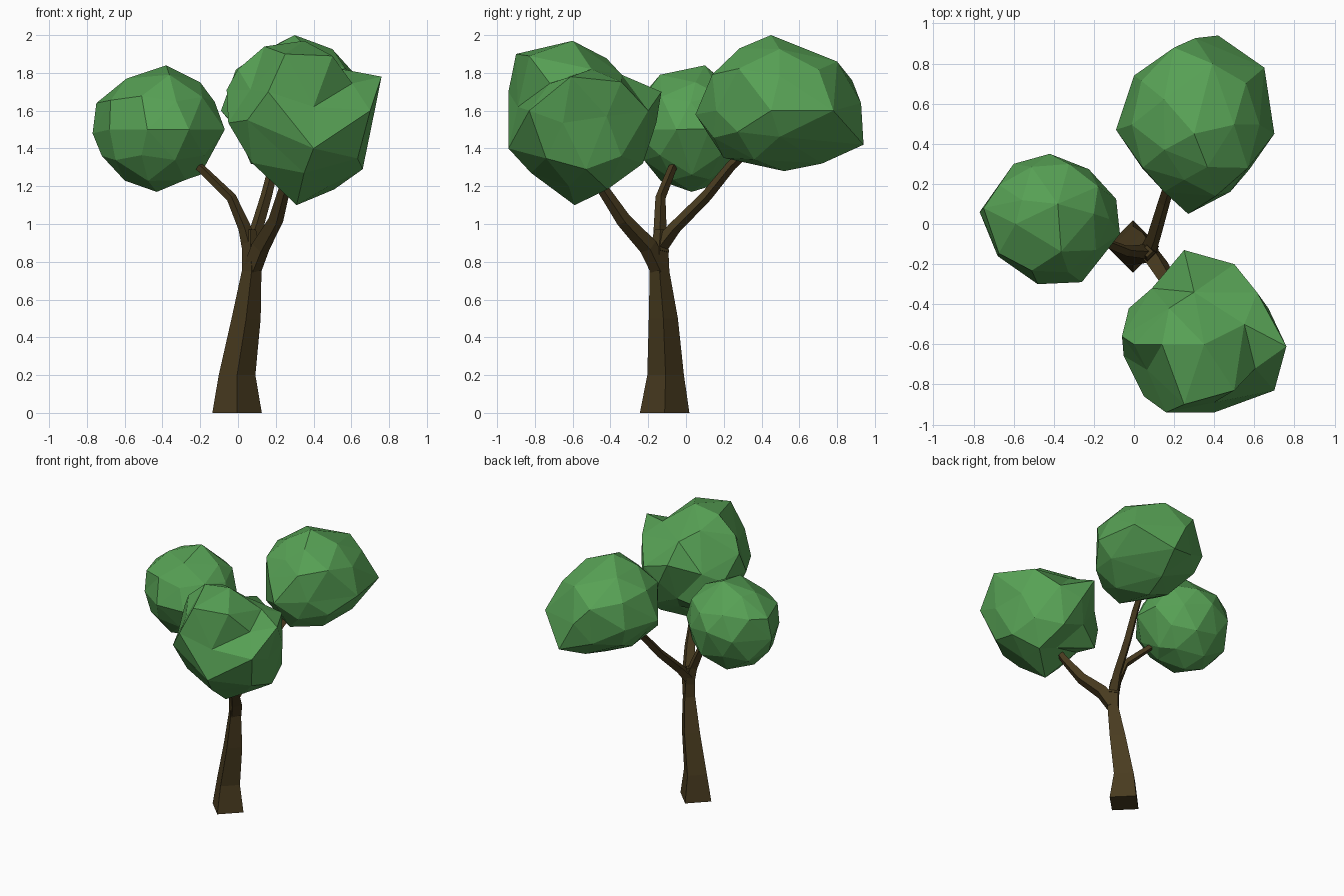
import bpy, bmesh, math, random
from mathutils import Vector

random.seed(4)


def material(name, color):
    m = bpy.data.materials.new(name)
    m.diffuse_color = color
    return m


bark = material("bark", (0.066, 0.044, 0.014, 1))
leaf = material("leaf", (0.095, 0.355, 0.09, 1))


def add_object(name, bm, mat):
    bmesh.ops.recalc_face_normals(bm, faces=bm.faces)
    me = bpy.data.meshes.new(name)
    bm.to_mesh(me)
    bm.free()
    me.materials.append(mat)
    ob = bpy.data.objects.new(name, me)
    bpy.context.collection.objects.link(ob)


def limb(name, path, level=False):
    """Four-sided tapering limb; path entries are (x, y, z, radius)."""
    bm = bmesh.new()
    pts = [Vector(p[:3]) for p in path]
    rings = []
    for i, p in enumerate(pts):
        t = (pts[min(i + 1, len(pts) - 1)] - pts[max(i - 1, 0)]).normalized()
        if level:
            t = Vector((0, 0, 1))
        u = (Vector((1, 0, 0)) - t * t.x).normalized()
        v = t.cross(u)
        r = path[i][3]
        rings.append([bm.verts.new(p + r * (u * math.cos(a) + v * math.sin(a)))
                      for a in (k * math.pi / 2 for k in range(4))])
    for a, b in zip(rings, rings[1:]):
        for k in range(4):
            bm.faces.new((a[k], a[(k + 1) % 4], b[(k + 1) % 4], b[k]))
    bm.faces.new(rings[0])
    bm.faces.new(rings[-1])
    add_object(name, bm, bark)


def foliage(name, lo, hi, landmarks, fill, jitter):
    """Faceted leaf clump: landmark corners, with jittered sphere corners between."""
    lo, hi = Vector(lo), Vector(hi)
    c, h = (lo + hi) / 2, (hi - lo) / 2
    corners = [Vector([(p[k] - c[k]) / h[k] for k in range(3)]) for p in landmarks]
    marks = [p.normalized() for p in corners]
    ball = bmesh.new()
    bmesh.ops.create_icosphere(ball, subdivisions=2, radius=1)
    for v in ball.verts:
        d = v.co.normalized()
        if all(d.dot(m) < math.cos(math.radians(22)) for m in marks):
            corners.append(d * (fill + random.uniform(-jitter, jitter)))
    ball.free()
    # Connect the corners over a sphere, then give each its own distance
    bm = bmesh.new()
    place = {bm.verts.new(p.normalized()): p for p in corners}
    bmesh.ops.convex_hull(bm, input=list(bm.verts))
    for v, p in place.items():
        v.co = Vector([c[k] + p[k] * h[k] for k in range(3)])
    add_object(name, bm, leaf)


# Trunk and three branches
limb("trunk", [(-0.005, -0.113, 0, 0.131), (-0.005, -0.108, 0.2, 0.097),
               (0.043, -0.12, 0.5, 0.077), (0.072, -0.14, 0.75, 0.052),
               (0.065, -0.14, 0.9, 0.045), (0.065, -0.135, 0.97, 0.03)], level=True)
limb("left_branch", [(0.07, -0.135, 0.85, 0.045), (0.035, -0.137, 0.98, 0.034),
                     (-0.035, -0.135, 1.14, 0.027), (-0.19, -0.075, 1.29, 0.023),
                     (-0.3, -0.03, 1.38, 0.018)])
limb("back_branch", [(0.065, -0.14, 0.88, 0.045), (0.1, -0.06, 0.98, 0.034),
                     (0.15, 0.11, 1.15, 0.03), (0.19, 0.24, 1.31, 0.027),
                     (0.23, 0.36, 1.42, 0.022)])
limb("front_branch", [(0.075, -0.14, 0.76, 0.05), (0.12, -0.2, 0.88, 0.05),
                      (0.2, -0.33, 1.02, 0.04), (0.25, -0.45, 1.2, 0.03),
                      (0.28, -0.52, 1.32, 0.022)])

# Leaf clumps
foliage("left_foliage", (-0.77, -0.30, 1.17), (-0.07, 0.35, 1.84),
        [(-0.38, 0.1, 1.84), (-0.43, 0.03, 1.17), (-0.77, 0.06, 1.48),
         (-0.75, 0.08, 1.64), (-0.07, -0.05, 1.5), (-0.42, 0.35, 1.55),
         (-0.48, -0.3, 1.5), (-0.26, -0.29, 1.5), (-0.68, -0.16, 1.5),
         (-0.6, 0.3, 1.5), (-0.59, 0.0, 1.77), (-0.2, 0.05, 1.75),
         (-0.2, 0.03, 1.26), (-0.6, 0.03, 1.23)], 0.97, 0.04)
foliage("back_foliage", (-0.09, 0.05, 1.28), (0.70, 0.94, 2.0),
        [(0.3, 0.45, 2.0), (0.42, 0.94, 1.42), (0.2, 0.88, 1.76), (0.39, 0.8, 1.86),
         (-0.09, 0.47, 1.6), (0.27, 0.05, 1.58), (0.7, 0.45, 1.6), (0.65, 0.78, 1.6),
         (0.0, 0.74, 1.6), (0.15, 0.16, 1.7), (0.48, 0.16, 1.6), (0.3, 0.52, 1.28),
         (0.3, 0.2, 1.35), (0.25, 0.22, 1.84), (0.35, 0.72, 1.32)], 0.94, 0.04)
foliage("front_foliage", (-0.08, -0.94, 1.10), (0.76, -0.13, 1.97),
        [(-0.06, -0.56, 1.71), (0.25, -0.13, 1.7), (0.76, -0.61, 1.78),
         (0.31, -0.59, 1.10), (0.7, -0.83, 1.6), (0.66, -0.53, 1.29),
         (0.16, -0.94, 1.7), (0.4, -0.94, 1.4), (0.25, -0.9, 1.9),
         (0.35, -0.6, 1.97), (0.67, -0.42, 1.57), (0.5, -0.2, 1.6),
         (0.05, -0.86, 1.55), (0.25, -0.25, 1.4), (0.09, -0.32, 1.6),
         (0.1, -0.5, 1.34), (0.48, -0.62, 1.2), (0.35, -0.82, 1.27),
         (0.35, -0.42, 1.25), (0.3, -0.34, 1.79), (0.4, -0.89, 1.62),
         (0.0, -0.6, 1.82), (0.55, -0.5, 1.82), (0.5, -0.83, 1.89),
         (0.14, -0.6, 1.94)], 0.94, 0.04)
